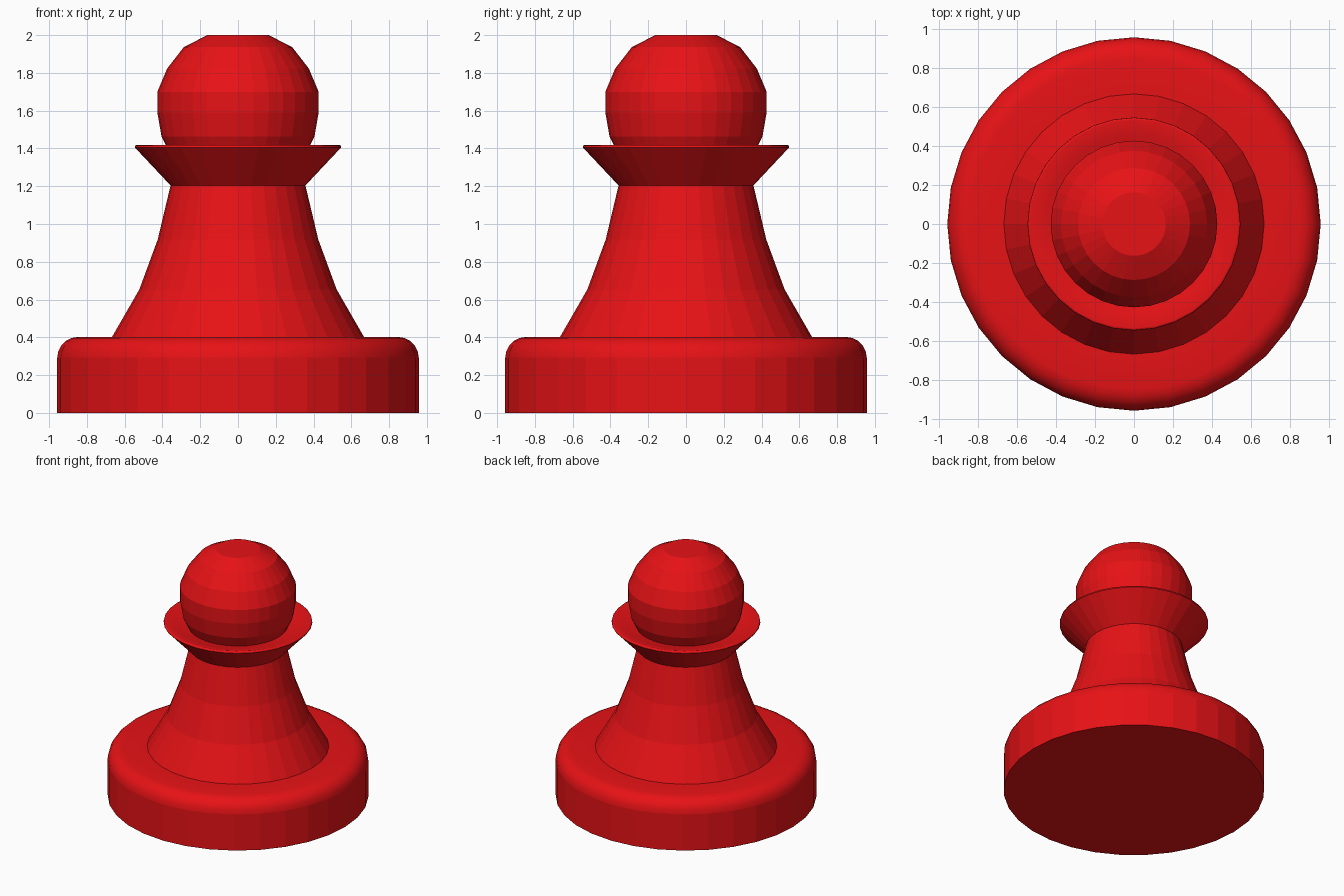
import bpy, bmesh
from math import sin, cos, pi

if "Cube" in bpy.data.objects:
    bpy.data.objects.remove(bpy.data.objects["Cube"])

SIDES = 32

red = bpy.data.materials.new("red")
red.diffuse_color = (0.8, 0.006, 0.008, 1)
red.use_nodes = True
red.node_tree.nodes["Principled BSDF"].inputs["Base Color"].default_value = red.diffuse_color


def lathe(name, profile, smooth_rows=()):
    """Revolve (radius, height) points, listed bottom to top, around z.
    Radius 0 closes an end; the rows listed in smooth_rows are smooth shaded."""
    bm = bmesh.new()
    rings = []
    for r, z in profile:
        if r == 0:
            rings.append([bm.verts.new((0, 0, z))] * SIDES)
        else:
            rings.append([bm.verts.new((r * cos(2 * pi * i / SIDES),
                                        r * sin(2 * pi * i / SIDES), z))
                          for i in range(SIDES)])
    for row, (a, b) in enumerate(zip(rings, rings[1:])):
        for i in range(SIDES):
            j = (i + 1) % SIDES
            corners = list(dict.fromkeys([a[i], a[j], b[j], b[i]]))
            bm.faces.new(corners).smooth = row in smooth_rows
    mesh = bpy.data.meshes.new(name)
    bm.to_mesh(mesh)
    bm.free()
    mesh.materials.append(red)
    obj = bpy.data.objects.new(name, mesh)
    bpy.context.collection.objects.link(obj)
    return obj


# Base disc with a rounded upper edge
R, TOP, ROUND, STEPS = 0.957, 0.402, 0.11, 5
arc = [(R - ROUND * (1 - cos(t)), TOP - ROUND * (1 - sin(t)))
       for t in (pi / 2 * k / STEPS for k in range(STEPS + 1))]
lathe("base", [(0, 0), (R, 0)] + arc + [(0.667, TOP)], range(2, 3 + STEPS))

# Flared stem
lathe("stem", [(0.667, TOP), (0.522, 0.654), (0.425, 0.918), (0.357, 1.204)])

# Collar with a thin rim and slightly dished top
lathe("collar", [(0.357, 1.204), (0.546, 1.405), (0.544, 1.416),
                 (0.534, 1.418), (0.45, 1.395), (0.365, 1.38)], (1, 2, 3, 4))

# Faceted ball head with a flat top
lathe("head", [(0.365, 1.38), (0.405, 1.464), (0.427, 1.59), (0.427, 1.70),
               (0.375, 1.823), (0.287, 1.936), (0.163, 2.0), (0, 2.0)])
